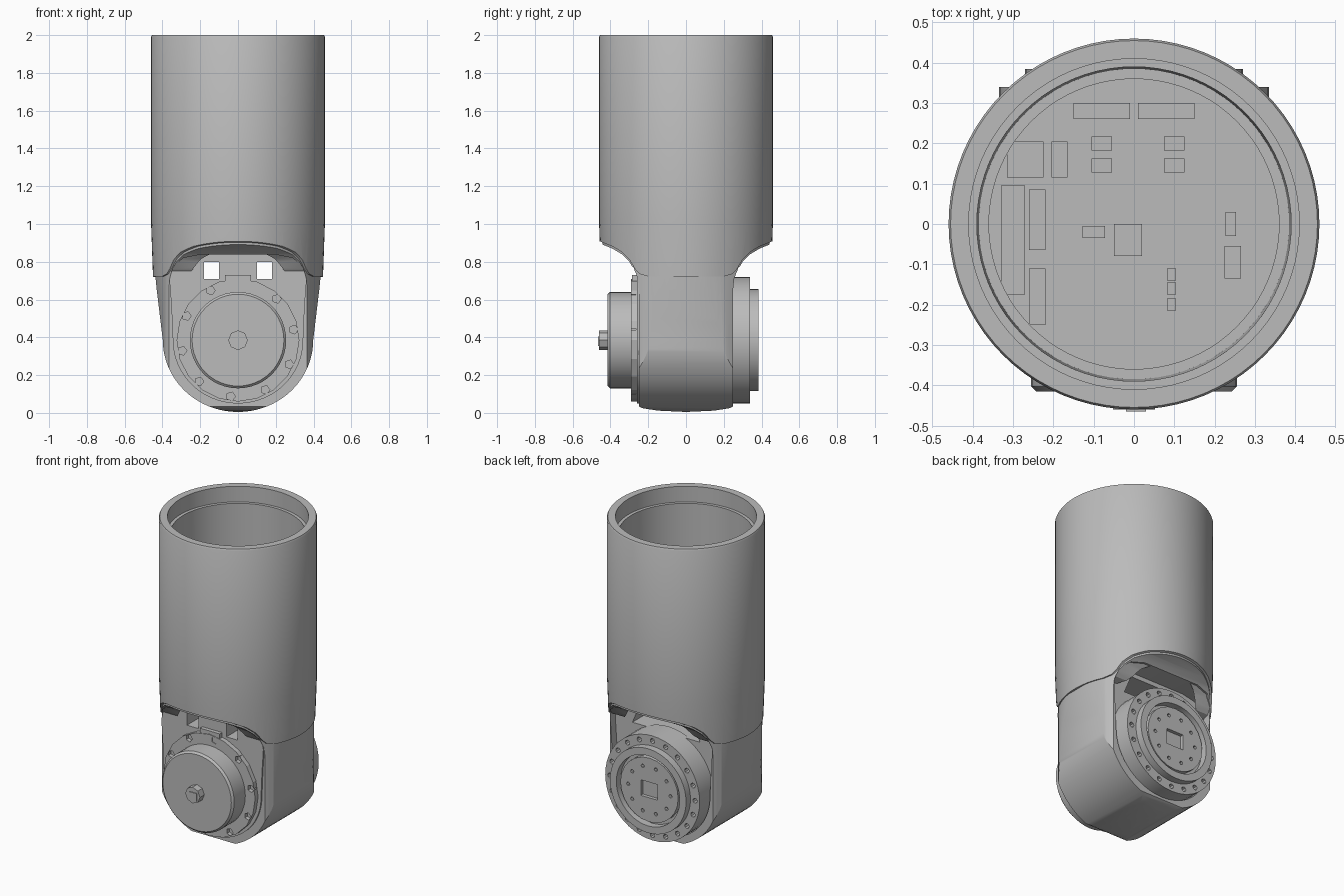
import bpy, bmesh
from math import sin, cos, pi, radians
from mathutils import Matrix, Vector

if "Cube" in bpy.data.objects:
    bpy.data.objects.remove(bpy.data.objects["Cube"])

grey = bpy.data.materials.new("plain_grey")
grey.use_nodes = True
grey.diffuse_color = (0.5, 0.5, 0.5, 1)
grey.node_tree.nodes["Principled BSDF"].inputs["Base Color"].default_value = (0.5, 0.5, 0.5, 1)
HUB = 0.385  # height of the joint axis


def finish(name, bm):
    bmesh.ops.recalc_face_normals(bm, faces=bm.faces)
    mesh = bpy.data.meshes.new(name)
    bm.to_mesh(mesh)
    bm.free()
    mesh.materials.append(grey)
    obj = bpy.data.objects.new(name, mesh)
    bpy.context.collection.objects.link(obj)
    return obj


def prism(name, pts, axis, a, b):
    """Extrude a 2D outline along x (outline is y,z) or along y (outline is x,z)."""
    bm = bmesh.new()
    place = (lambda p: (a, p[0], p[1])) if axis == "x" else (lambda p: (p[0], a, p[1]))
    face = bm.faces.new([bm.verts.new(place(p)) for p in pts])
    out = bmesh.ops.extrude_face_region(bm, geom=[face])
    shift = Vector((b - a, 0, 0)) if axis == "x" else Vector((0, b - a, 0))
    bmesh.ops.translate(bm, vec=shift, verts=[v for v in out["geom"] if isinstance(v, bmesh.types.BMVert)])
    return finish(name, bm)


def lathe(name, section, axis="z", sides=64, centre=(0, 0, 0)):
    """Revolve a closed (radius, along) section; axis 'y' runs through the hub."""
    bm = bmesh.new()
    rings = []
    for i in range(sides):
        t = 2 * pi * i / sides
        ring = []
        for r, h in section:
            p = (r * cos(t), r * sin(t), h) if axis == "z" else (r * cos(t), h, r * sin(t))
            ring.append(bm.verts.new(Vector(p) + Vector(centre)))
        rings.append(ring)
    n = len(section)
    for i in range(sides):
        r0, r1 = rings[i], rings[(i + 1) % sides]
        for j in range(n):
            k = (j + 1) % n
            bm.faces.new((r0[j], r0[k], r1[k], r1[j]))
    bmesh.ops.remove_doubles(bm, verts=bm.verts, dist=1e-5)
    return finish(name, bm)


def drum(name, r, a, b, sides=48, x=0, z=HUB, bevel=0.0):
    """Solid disc along y."""
    section = [(0, a), (r - bevel, a), (r, a + bevel), (r, b), (0, b)] if bevel else [(0, a), (r, a), (r, b), (0, b)]
    return lathe(name, section, "y", sides, (x, 0, z))


def box(name, lo, hi):
    bm = bmesh.new()
    bmesh.ops.create_cube(bm, size=1)
    lo, hi = Vector(lo), Vector(hi)
    bm.transform(Matrix.Translation((lo + hi) / 2) @ Matrix.Diagonal((*(hi - lo), 1)))
    return finish(name, bm)


def combine(obj, tool, op="DIFFERENCE", keep=False):
    mod = obj.modifiers.new("cut", "BOOLEAN")
    mod.object, mod.operation, mod.solver = tool, op, "EXACT"
    bpy.context.view_layer.objects.active = obj
    bpy.ops.object.modifier_apply(modifier=mod.name)
    if not keep:
        bpy.data.objects.remove(tool)


def smooth(obj, angle=30):
    bpy.ops.object.select_all(action="DESELECT")
    obj.select_set(True)
    bpy.context.view_layer.objects.active = obj
    bpy.ops.object.shade_smooth_by_angle(angle=radians(angle))


def mirrored(half):
    return half + [(-u, v) for u, v in reversed(half) if u]


def arch(w, low, upper):
    """Half-ellipse bottom, then given points up the right side, mirrored."""
    n = 20
    half = [(w * sin(i * pi / 2 / n), HUB - (HUB - low) * cos(i * pi / 2 / n)) for i in range(n + 1)]
    return mirrored(half + upper)


# Shared scooped transition between tube and joint, as (y, z)
scoop = [(0.25, 0.66), (0.255, 0.71), (0.27, 0.75), (0.30, 0.80), (0.34, 0.84), (0.39, 0.87), (0.44, 0.89), (0.48, 0.905)]

# Hollow upper tube with stepped mouth
tube = lathe("upper_tube", [(0.446, 0.6), (0.45, 0.72), (0.46, 1.0), (0.46, 1.99), (0.455, 2), (0.41, 2),
                            (0.41, 1.9), (0.39, 1.9), (0.385, 1.15), (0.36, 1.15), (0.36, 0.6)], sides=80)
seam = [(y, z + 0.012) for y, z in scoop if z > 0.72]
combine(tube, prism("tube_trim", mirrored([(0, 0.72), (0.2, 0.722), (0.245, 0.735)] + seam + [(0.6, 0.95), (0.6, 2.2)]),
                    "x", -0.6, 0.6), "INTERSECT")
smooth(tube)

# Joint body: rounded front outline, scooped side outline, round plan
body = prism("joint_body", arch(0.398, 0.005, [(0.412, 0.5), (0.43, 0.65), (0.44, 0.75), (0.45, 1.0)]), "y", -0.6, 0.6)
combine(body, prism("side_trim", mirrored([(0, 0.005), (0.15, 0.012), (0.23, 0.025), (0.25, 0.035)] + scoop + [(0.48, 1.1)]),
                    "x", -0.6, 0.6), "INTERSECT")
combine(body, lathe("plan_trim", [(0, -0.1), (0.443, -0.1), (0.443, 1.2), (0, 1.2)], sides=80), "INTERSECT")

# Arched pockets front and back, with two openings running through
pocket = arch(0.345, 0.05, [(0.352, 0.55), (0.362, 0.7), (0.345, 0.77), (0.29, 0.82), (0.2, 0.838)])
for a, b in ((-0.6, -0.2), (0.2, 0.6)):
    combine(body, prism("pocket_cutter", pocket, "y", a, b))
front_plate = prism("front_plate", pocket, "y", -0.26, -0.19)
for s in (-1, 1):
    x0, x1 = sorted((s * 0.1, s * 0.18))
    window = box("window_cutter", (x0, -0.5, 0.71), (x1, 0.5, 0.80))
    combine(body, window, keep=True)
    combine(front_plate, window)
combine(body, prism("rear_pocket_cutter", mirrored([(0.24, 0.69), (0.19, 0.81)]), "y", 0.02, 0.5))
smooth(body)
smooth(front_plate)

# Front drive: flange with screws, motor drum and shaft knob
flange = drum("front_flange", 0.325, -0.29, -0.24, 20)
for i in range(10):
    t = 2 * pi * (i + 0.3) / 10
    combine(flange, drum("notch_cutter", 0.024, -0.32, -0.265, 5, 0.3 * cos(t), HUB + 0.3 * sin(t)))
box("flange_tab", (-0.07, -0.285, 0.66), (0.07, -0.24, 0.73))
smooth(drum("motor_drum", 0.255, -0.415, -0.24, 48, bevel=0.012))
drum("shaft_knob", 0.052, -0.46, -0.40, 8)
box("shaft_key", (-0.02, -0.465, HUB - 0.03), (0.03, -0.45, HUB + 0.02))

# Rear output flange with a ring of bolt holes
rear = drum("rear_flange", 0.335, 0.18, 0.34, 48)
for i in range(20):
    t = 2 * pi * i / 20
    combine(rear, drum("bolt_hole_cutter", 0.016, 0.30, 0.4, 8, 0.302 * cos(t), HUB + 0.302 * sin(t)))
smooth(rear)
smooth(lathe("rear_ring", [(0.27, 0.33), (0.27, 0.385), (0.225, 0.385), (0.225, 0.33)], "y", 48, (0, 0, HUB)))
hub = drum("rear_hub", 0.205, 0.33, 0.372, 24)
for i in range(10):
    t = 2 * pi * i / 10
    combine(hub, drum("pin_hole_cutter", 0.012, 0.35, 0.4, 6, 0.15 * cos(t), HUB + 0.15 * sin(t)))
combine(hub, box("socket_cutter", (-0.06, 0.35, HUB - 0.05), (0.06, 0.4, HUB + 0.05)))

# Circuit board inside the tube with its components
lathe("circuit_board", [(0, 0.99), (0.37, 0.99), (0.37, 1.02), (0, 1.02)], sides=24)
parts = {
    "side_bracket": [(-0.30, -0.04, 0.06, 0.27, 0.12)],
    "connector": [(-0.27, 0.16, 0.09, 0.09, 0.08), (-0.185, 0.16, 0.04, 0.09, 0.06), (-0.24, 0.01, 0.04, 0.15, 0.06),
                  (-0.24, -0.18, 0.04, 0.14, 0.06), (-0.08, 0.28, 0.14, 0.04, 0.06), (0.08, 0.28, 0.14, 0.04, 0.06)],
    "main_chip": [(-0.015, -0.04, 0.07, 0.08, 0.015)],
    "small_chip": [(x, y, 0.05, 0.035, 0.02) for x in (-0.08, 0.1) for y in (0.145, 0.2)]
    + [(0.093, y, 0.022, 0.03, 0.015) for y in (-0.2, -0.16, -0.125)] + [(-0.1, -0.02, 0.055, 0.03, 0.02)],
    "plug": [(0.24, 0, 0.025, 0.06, 0.04), (0.245, -0.095, 0.04, 0.08, 0.04)],
}
for name, items in parts.items():
    for x, y, w, d, h in items:
        box(name, (x - w / 2, y - d / 2, 1.01), (x + w / 2, y + d / 2, 1.02 + h))
